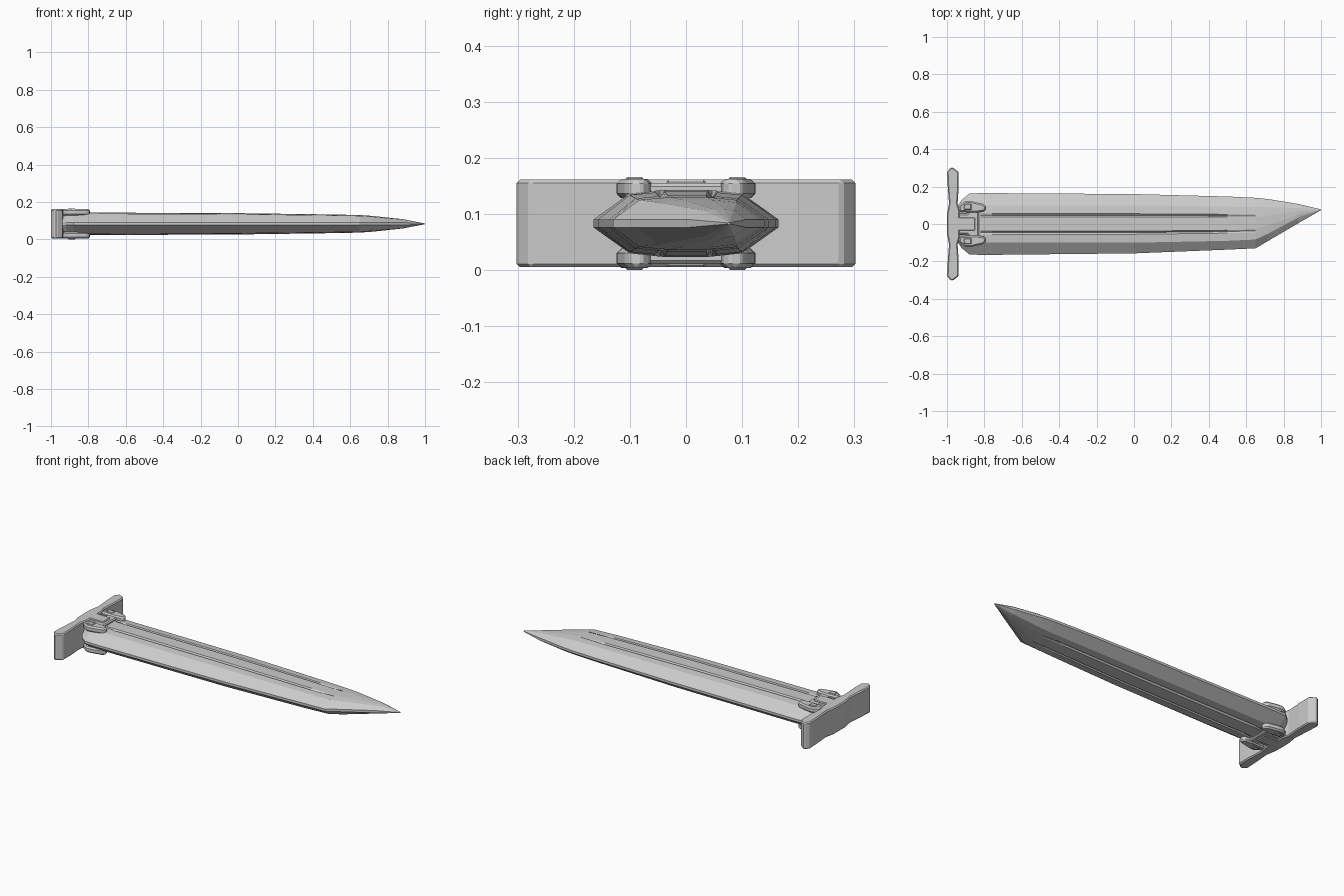
import bpy, bmesh
from mathutils import Matrix

if "Cube" in bpy.data.objects:
    bpy.data.objects.remove(bpy.data.objects["Cube"], do_unlink=True)

MID = 0.083  # height of the plane of symmetry

steel = bpy.data.materials.new("grey steel")
steel.use_nodes = True
colour = (0.6, 0.6, 0.6, 1)
steel.diffuse_color = colour
steel.node_tree.nodes["Principled BSDF"].inputs["Base Color"].default_value = colour


def finish(name, bm, bevel=0):
    bmesh.ops.recalc_face_normals(bm, faces=bm.faces)
    mesh = bpy.data.meshes.new(name)
    bm.to_mesh(mesh)
    bm.free()
    mesh.materials.append(steel)
    ob = bpy.data.objects.new(name, mesh)
    bpy.context.collection.objects.link(ob)
    if bevel:
        mod = ob.modifiers.new("chamfer", "BEVEL")
        mod.width = bevel
        mod.segments = 1
        mod.limit_method = "ANGLE"
    return ob


def prism(name, outline, low, high, bevel, sy=1, sz=1):
    """Extrude a plan outline between two heights measured from MID."""
    bm = bmesh.new()
    rings = [[bm.verts.new((x, y * sy, MID + z * sz)) for x, y in outline]
             for z in (low, high)]
    bm.faces.new(rings[0])
    bm.faces.new(rings[1])
    n = len(outline)
    for i in range(n):
        j = (i + 1) % n
        bm.faces.new((rings[0][i], rings[0][j], rings[1][j], rings[1][i]))
    return finish(name, bm, bevel)


# Blade: lofted sections with blunt edges, bevels and two grooves per face
# x, edge +y, shoulder +y, shoulder -y, edge -y, half thickness, groove depth
stations = [
    (-0.94, 0.10, 0.075, -0.075, -0.10, 0.040, 0),
    (-0.92, 0.13, 0.09, -0.09, -0.13, 0.052, 0),
    (-0.88, 0.163, 0.10, -0.10, -0.163, 0.060, 0),
    (-0.82, 0.165, 0.10, -0.10, -0.165, 0.060, 0),
    (-0.76, 0.165, 0.10, -0.10, -0.165, 0.060, 1),
    (0.00, 0.160, 0.10, -0.10, -0.157, 0.057, 1),
    (0.50, 0.147, 0.093, -0.09, -0.137, 0.050, 0.8),
    (0.65, 0.140, 0.09, -0.083, -0.13, 0.047, 0),
    (0.72, 0.133, 0.09, -0.05, -0.089, 0.042, 0),
    (0.88, 0.107, 0.085, 0.035, 0.005, 0.025, 0),
    (1.00, 0.078, 0.077, 0.075, 0.074, 0.002, 0),
]


def blade_section(e1, s1, s2, e2, h, depth):
    c = (s1 + s2) / 2

    def half(edge, shoulder):
        w = shoulder - c
        return [(edge, min(0.007, h * 0.5)), (shoulder, h * 0.89),
                (c + w * 0.55, h * 0.97), (c + w * 0.46, h * 0.98 - 0.009 * depth),
                (c + w * 0.38, h)]

    top = half(e1, s1) + half(e2, s2)[::-1]
    return top + [(y, -z) for y, z in reversed(top)]


bm = bmesh.new()
rings = [[bm.verts.new((s[0], y, MID + z)) for y, z in blade_section(*s[1:])]
         for s in stations]
for a, b in zip(rings, rings[1:]):
    for i in range(len(a)):
        j = (i + 1) % len(a)
        bm.faces.new((a[i], a[j], b[j], b[i]))
bm.faces.new(rings[0])
bm.faces.new(rings[-1])
finish("blade", bm)

# Crossguard with pointed ends and a slight waist
half_guard = [(-0.932, 0.07), (-0.943, 0.11), (-0.937, 0.20), (-0.937, 0.278),
              (-0.968, 0.302), (-0.98, 0.302), (-1.0, 0.278), (-0.996, 0.20),
              (-0.989, 0.11), (-1.0, 0.05)]
guard = half_guard + [(x, -y) for x, y in reversed(half_guard)]
prism("crossguard", guard, -0.078, 0.078, 0.006)

# Round socket on the back of the guard
bm = bmesh.new()
bmesh.ops.create_cone(bm, cap_ends=True, segments=24, radius1=0.045, radius2=0.045,
                      depth=0.03, matrix=Matrix.Translation((-0.985, 0, MID))
                      @ Matrix.Rotation(1.5708, 4, "Y"))
finish("grip_socket", bm)

# Collar plates and clamps on both faces of the blade
collar = [(-0.95, -0.055), (-0.89, -0.055), (-0.875, -0.075), (-0.83, -0.075),
          (-0.83, 0.075), (-0.875, 0.075), (-0.89, 0.055), (-0.95, 0.055)]
collar_pad = [(-0.945, -0.035), (-0.85, -0.035), (-0.85, 0.035), (-0.945, 0.035)]
clamp = [(-0.935, 0.065), (-0.935, 0.098), (-0.90, 0.124), (-0.87, 0.122),
         (-0.805, 0.108), (-0.79, 0.09), (-0.797, 0.068), (-0.85, 0.06)]
clamp_cap = [(-0.91, 0.076), (-0.91, 0.105), (-0.87, 0.108), (-0.87, 0.076)]
for side, sz in (("top", 1), ("bottom", -1)):
    prism(side + "_collar", collar, 0.03, 0.072, 0.006, 1, sz)
    prism(side + "_collar_pad", collar_pad, 0.06, 0.078, 0.004, 1, sz)
    for hand, sy in (("left", 1), ("right", -1)):
        prism(f"{side}_clamp_{hand}", clamp, 0.045, 0.079, 0.008, sy, sz)
        prism(f"{side}_clamp_cap_{hand}", clamp_cap, 0.07, 0.083, 0.003, sy, sz)
